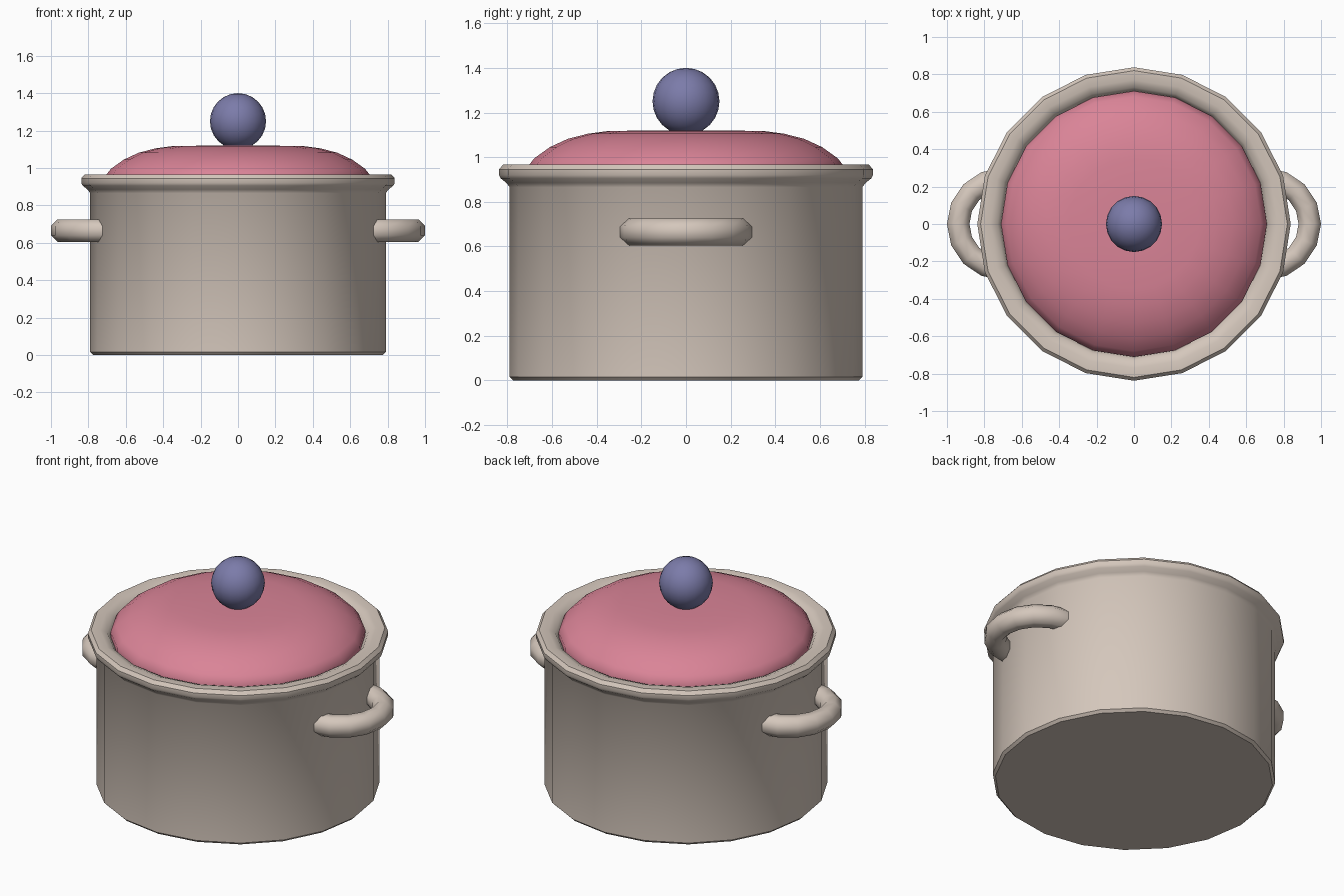
import bpy, bmesh, math

if "Cube" in bpy.data.objects:
    bpy.data.objects.remove(bpy.data.objects["Cube"])


def material(name, rgb):
    m = bpy.data.materials.new(name)
    m.diffuse_color = (*rgb, 1)
    m.use_nodes = True
    m.node_tree.nodes["Principled BSDF"].inputs["Base Color"].default_value = m.diffuse_color
    return m


beige = material("warm beige", (0.66, 0.57, 0.50))
pink = material("rose pink", (0.70, 0.23, 0.31))
violet = material("dusty violet", (0.20, 0.20, 0.40))


def finish(bm, name, mat, angle=40):
    bmesh.ops.recalc_face_normals(bm, faces=bm.faces)
    me = bpy.data.meshes.new(name)
    bm.to_mesh(me)
    bm.free()
    ob = bpy.data.objects.new(name, me)
    bpy.context.collection.objects.link(ob)
    me.materials.append(mat)
    bpy.ops.object.select_all(action='DESELECT')
    ob.select_set(True)
    bpy.context.view_layer.objects.active = ob
    bpy.ops.object.shade_smooth_by_angle(angle=math.radians(angle))
    return ob


def lathe(name, profile, mat, sides=20):
    """Spin an (r, z) profile about z; end points are capped."""
    bm = bmesh.new()
    rings = []
    for r, z in profile:
        rings.append([bm.verts.new((r * math.cos(2 * math.pi * i / sides),
                                    r * math.sin(2 * math.pi * i / sides), z))
                      for i in range(sides)])
    for a, b in zip(rings, rings[1:]):
        for i in range(sides):
            j = (i + 1) % sides
            bm.faces.new((a[i], a[j], b[j], b[i]))
    bm.faces.new(rings[0])
    bm.faces.new(rings[-1])
    return finish(bm, name, mat)


def handle(name, side):
    """Ring segment in the xy plane whose ends sink into the pot wall."""
    bm = bmesh.new()
    cx, cz, major, minor, n = 0.70, 0.665, 0.24, 0.06, 8
    tube = minor / math.cos(math.pi / n)
    rings = []
    for k in range(-5, 6):
        a = math.radians(22.5 * k)
        ring = []
        for i in range(n):
            t = 2 * math.pi * (i + 0.5) / n
            r = major + tube * math.cos(t)
            ring.append(bm.verts.new((side * (cx + r * math.cos(a)),
                                      r * math.sin(a), cz + tube * math.sin(t))))
        rings.append(ring)
    for a, b in zip(rings, rings[1:]):
        for i in range(n):
            j = (i + 1) % n
            bm.faces.new((a[i], a[j], b[j], b[i]))
    bm.faces.new(rings[0])
    bm.faces.new(rings[-1])
    return finish(bm, name, beige, 50)


# Hollow pot with flared rolled rim
lathe("pot", [(0.775, 0), (0.79, 0.015), (0.79, 0.865), (0.805, 0.885),
              (0.83, 0.905), (0.838, 0.92), (0.838, 0.945), (0.82, 0.966),
              (0.77, 0.966), (0.73, 0.95), (0.71, 0.92), (0.70, 0.86),
              (0.70, 0.05)], beige)

# Domed lid
lathe("lid", [(0.71, 0.92), (0.711, 0.955), (0.68, 0.995), (0.61, 1.045),
              (0.53, 1.082), (0.44, 1.105), (0.35, 1.117), (0.15, 1.12)], pink)

# Round knob
bm = bmesh.new()
bmesh.ops.create_uvsphere(bm, u_segments=20, v_segments=12, radius=0.15)
bmesh.ops.translate(bm, verts=bm.verts, vec=(0, 0, 1.25))
finish(bm, "lid_knob", violet)

# Side handles
for label, side in (("right", 1), ("left", -1)):
    handle(label + "_handle", side)
